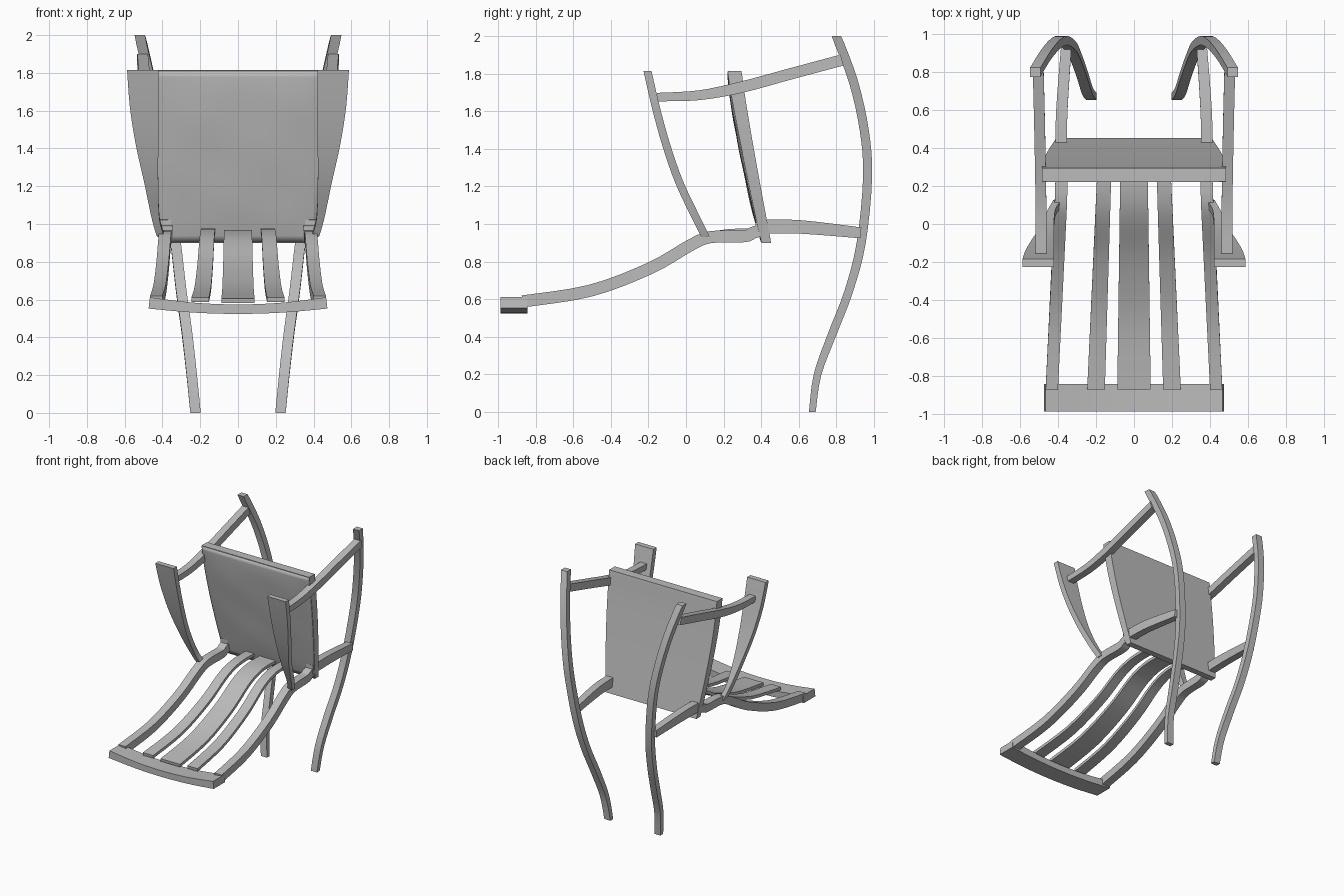
import bpy
import bmesh
import math
from mathutils import Vector

cube = bpy.data.objects.get("Cube")
if cube:
    bpy.data.objects.remove(cube, do_unlink=True)

# One plain grey for the whole piece
GREY = (0.5, 0.5, 0.5, 1.0)
grey = bpy.data.materials.new("plain_grey")
grey.use_nodes = True
grey.diffuse_color = GREY
grey.node_tree.nodes["Principled BSDF"].inputs["Base Color"].default_value = GREY

X_AXIS, Y_AXIS = Vector((1, 0, 0)), Vector((0, 1, 0))


def finish(name, bm):
    """Turn a bmesh into a shaded, coloured object."""
    bmesh.ops.recalc_face_normals(bm, faces=bm.faces)
    mesh = bpy.data.meshes.new(name)
    bm.to_mesh(mesh)
    bm.free()
    mesh.materials.append(grey)
    for poly in mesh.polygons:
        poly.use_smooth = True
    mesh.set_sharp_from_angle(angle=math.radians(30))
    obj = bpy.data.objects.new(name, mesh)
    bpy.context.collection.objects.link(obj)
    return obj


def smooth_path(points, steps):
    """Catmull-Rom interpolation of (x, y, z, width, thickness) stations."""
    ext = [points[0]] + list(points) + [points[-1]]
    out = []
    for a, b, c, d in zip(ext, ext[1:], ext[2:], ext[3:]):
        for i in range(steps):
            t = i / steps
            out.append([q + 0.5 * t * (r - p + t * (2 * p - 5 * q + 4 * r - s
                                                    + t * (3 * (q - r) + s - p)))
                        for p, q, r, s in zip(a, b, c, d)])
    out.append(list(points[-1]))
    return out


def sweep(name, points, side=X_AXIS, level_ends=False, steps=4):
    """Rectangular bar along a path; width runs along the side axis."""
    path = smooth_path(points, steps)
    centres = [Vector(p[:3]) for p in path]
    last = len(path) - 1
    bm = bmesh.new()
    rings = []
    for i, (c, p) in enumerate(zip(centres, path)):
        tangent = centres[min(i + 1, last)] - centres[max(i - 1, 0)]
        normal = side.cross(tangent).normalized()
        if level_ends and i in (0, last):
            normal = -Y_AXIS
        w, t = side * p[3] / 2, normal * p[4] / 2
        rings.append([bm.verts.new(v) for v in (c - w - t, c + w - t, c + w + t, c - w + t)])
    for a, b in zip(rings, rings[1:]):
        for k in range(4):
            m = (k + 1) % 4
            bm.faces.new((a[k], a[m], b[m], b[k]))
    bm.faces.new(rings[0])
    bm.faces.new(rings[-1])
    return finish(name, bm)


def pair(name, points, **options):
    """Build the left part and its mirrored right twin."""
    for label, sign in (("left", 1), ("right", -1)):
        sweep(f"{label}_{name}", [(sign * p[0], *p[1:]) for p in points], **options)


# Long bowed legs, splayed outward toward the top
pair("bowed_leg", [
    (0.225, 0.672, 0.0, 0.055, 0.036),
    (0.245, 0.70, 0.2, 0.055, 0.04),
    (0.27, 0.78, 0.42, 0.055, 0.045),
    (0.30, 0.865, 0.64, 0.055, 0.045),
    (0.33, 0.932, 0.9, 0.055, 0.048),
    (0.375, 0.966, 1.25, 0.055, 0.048),
    (0.415, 0.948, 1.5, 0.055, 0.048),
    (0.465, 0.89, 1.76, 0.055, 0.048),
    (0.52, 0.80, 2.0, 0.055, 0.05),
], level_ends=True)

# Upper side rails joining the legs to the paddles
pair("upper_rail", [
    (0.49, -0.155, 1.675, 0.057, 0.045),
    (0.49, 0.07, 1.685, 0.057, 0.052),
    (0.493, 0.295, 1.728, 0.057, 0.06),
    (0.498, 0.55, 1.797, 0.057, 0.06),
    (0.505, 0.83, 1.872, 0.057, 0.06),
])

# Tapering flat paddles, straight on the inner edge
paddle = []
for outer, y, z in ((0.425, 0.105, 0.93), (0.455, 0.055, 1.03), (0.495, -0.035, 1.22),
                    (0.54, -0.105, 1.42), (0.572, -0.16, 1.62), (0.587, -0.205, 1.815)):
    inner = min(0.422, outer - 0.04)
    paddle.append(((inner + outer) / 2, y, z, outer - inner, 0.042))
pair("paddle", paddle, level_ends=True)

# Lower side rails joining the frame to the legs
pair("lower_rail", [
    (0.385, 0.37, 0.985, 0.06, 0.075),
    (0.38, 0.6, 0.985, 0.06, 0.072),
    (0.357, 0.93, 0.953, 0.055, 0.058),
])

# Curved line shared by the frame rails and the slats
CURVE = [(-0.87, 0.588), (-0.51, 0.645), (-0.19, 0.765), (0.02, 0.885), (0.13, 0.93)]


def along_curve(tail, x_near, x_far, w_near, w_far, thick, lift=0.0):
    """Stations on the shared line, with x and width changing with depth."""
    stations = []
    for y, z in CURVE + tail:
        f = min((y + 0.87) / 1.1, 1)
        stations.append((x_near + f * (x_far - x_near), y, z + lift,
                         w_near + f * (w_far - w_near), thick))
    return stations


pair("frame_rail", along_curve([(0.31, 0.935), (0.36, 0.955), (0.42, 0.972)],
                               0.433, 0.38, 0.065, 0.065, 0.064))

# Three slats
slat_tail = [(0.24, 0.95), (0.39, 0.95)]
pair("slat", along_curve(slat_tail, 0.2, 0.158, 0.093, 0.075, 0.024, 0.012))
sweep("centre_slat", along_curve(slat_tail, 0, 0, 0.176, 0.146, 0.024, 0.005))

# End rail sagging toward its middle
sweep("end_rail", [(s * 0.47, -0.915, 0.582 - 0.033 * (1 - s * s), 0.145, 0.06 - 0.01 * (1 - s * s))
                   for s in (-1, -0.5, 0, 0.5, 1)], side=Y_AXIS)


# Seat panel: leaning board with bowed sides
BOTTOM, TOP = 0.9, 1.815


def seat_front(z):
    return 0.22 + 0.17 * max((TOP - z) / 0.87, 0) ** 1.1


def seat_half_width(z):
    return 0.41 + 0.075 * math.sin(math.pi / 2 * (z - BOTTOM) / (TOP - BOTTOM))


board = []
for i in range(7):
    z = BOTTOM + (TOP - BOTTOM) * i / 6
    thick = 0.05 + 0.022 * i / 6
    board.append((0, seat_front(z) + 0.003 + thick / 2, z, 2 * seat_half_width(z), thick))
sweep("seat_panel", board, level_ends=True)

# Soft upholstery on the front of the panel, gently dimpled
bm = bmesh.new()
bmesh.ops.create_grid(bm, x_segments=28, y_segments=28, size=1)
for v in bm.verts:
    a, b = v.co.x, v.co.y
    z = BOTTOM + 0.005 + (TOP - BOTTOM - 0.01) * (b + 1) / 2
    puff = 0.014 * (1 - a ** 4) * (1 - b ** 4)
    dimple = 1 + 0.15 * math.sin(5 * a + 2 * b) * math.cos(6 * b - a)
    v.co = (a * (seat_half_width(z) - 0.003), seat_front(z) - puff * dimple, z)
cushion = finish("seat_upholstery", bm)
rim = cushion.modifiers.new("thickness", "SOLIDIFY")
rim.thickness = 0.008
